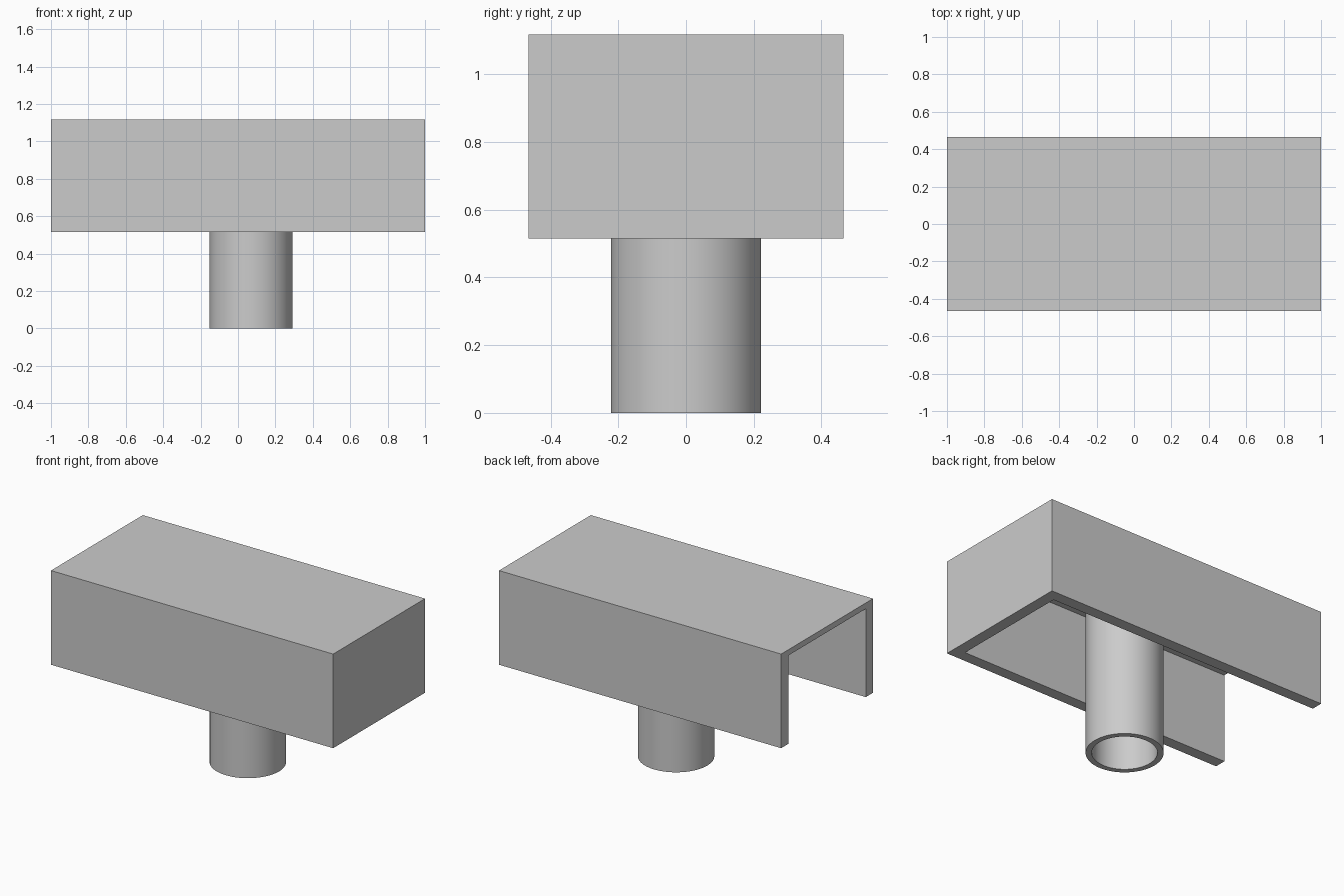
import bpy, bmesh, math
from mathutils import Matrix, Vector

cube = bpy.data.objects.get("Cube")
if cube:
    bpy.data.objects.remove(cube, do_unlink=True)

# Plain grey finish
grey = bpy.data.materials.new("plain_grey")
grey.use_nodes = True
colour = (0.6, 0.6, 0.6, 1)
grey.diffuse_color = colour
grey.node_tree.nodes["Principled BSDF"].inputs["Base Color"].default_value = colour


def add_object(name, bm):
    bmesh.ops.recalc_face_normals(bm, faces=bm.faces)
    mesh = bpy.data.meshes.new(name)
    bm.to_mesh(mesh)
    bm.free()
    mesh.materials.append(grey)
    obj = bpy.data.objects.new(name, mesh)
    bpy.context.collection.objects.link(obj)
    return obj


def add_box(name, low, high):
    low, high = Vector(low), Vector(high)
    bm = bmesh.new()
    bmesh.ops.create_cube(bm, size=1, matrix=Matrix.Translation((low + high) / 2)
                          @ Matrix.Diagonal((high - low).to_4d()))
    return add_object(name, bm)


half_depth, base, top = 0.465, 0.515, 1.118
wall, roof = 0.073, 0.037

# Cover: box hollowed from below and through its -x end
cover = add_box("cover", (-1, -half_depth, base), (1, half_depth, top))
cutter = add_box("cover_cutter", (-1.2, wall - half_depth, base - 0.2),
                 (1 - wall, half_depth - wall, top - roof))
cutter.hide_render = True
cut = cover.modifiers.new("hollow", 'BOOLEAN')
cut.operation = 'DIFFERENCE'
cut.solver = 'EXACT'
cut.object = cutter
bpy.context.view_layer.objects.active = cover
cover.select_set(True)
bpy.ops.object.modifier_apply(modifier=cut.name)
bpy.data.objects.remove(cutter, do_unlink=True)
cover.select_set(False)

# Pipe: ring section spun about its axis, rising to the cover's roof
centre, outer, inner = 0.07, 0.222, 0.187
bm = bmesh.new()
corners = [bm.verts.new((centre + r, 0, z)) for r, z in
           ((inner, 0), (outer, 0), (outer, top - roof), (inner, top - roof))]
edges = [bm.edges.new((corners[i], corners[(i + 1) % 4])) for i in range(4)]
bmesh.ops.spin(bm, geom=corners + edges, cent=(centre, 0, 0), axis=(0, 0, 1),
               angle=math.tau, steps=64)
bmesh.ops.remove_doubles(bm, verts=bm.verts, dist=0.0001)
pipe = add_object("pipe", bm)
bpy.context.view_layer.objects.active = pipe
pipe.select_set(True)
bpy.ops.object.shade_smooth_by_angle(angle=math.radians(30))
